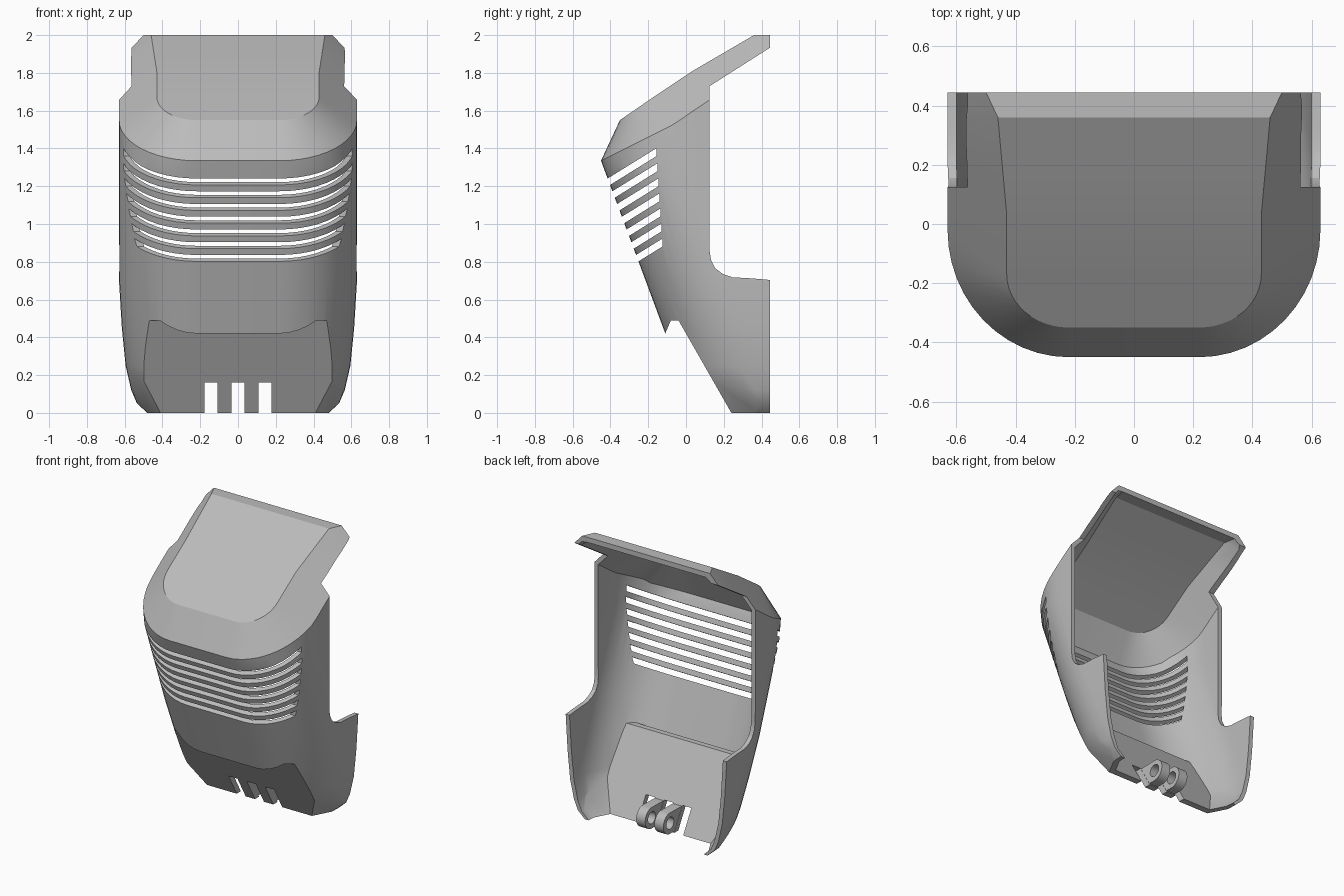
import bpy, bmesh
from math import sin, cos, pi, radians
from mathutils import Vector

cube = bpy.data.objects.get("Cube")
if cube:
    bpy.data.objects.remove(cube, do_unlink=True)

grey = bpy.data.materials.new("plain grey")
grey.use_nodes = True
grey.diffuse_color = (0.5, 0.5, 0.5, 1)
grey.node_tree.nodes["Principled BSDF"].inputs["Base Color"].default_value = (0.5, 0.5, 0.5, 1)

T = 0.03        # wall thickness
FLAT = 0.22     # half width of the flat front
SEGS = 12       # corner segments
WIDTHS = [(0, 0.48), (0.05, 0.535), (0.12, 0.565), (0.25, 0.595), (0.45, 0.615), (0.7, 0.63), (1.3, 0.63)]
RIDGE = [(-0.45, 1.335), (-0.06, 1.53), (0.125, 1.66), (0.6, 1.96)]
ROOF = [(-0.35, 1.55), (0.0, 1.79), (0.36, 2.0), (0.7, 2.0)]
ROOF_WIDTH = [(0.03, 0.43), (0.36, 0.46), (0.445, 0.5)]


def interp(table, v):
    if v <= table[0][0]:
        return table[0][1]
    for (a, p), (b, q) in zip(table, table[1:]):
        if v <= b:
            return p + (q - p) * (v - a) / (b - a)
    return table[-1][1]


def finish(bm, name):
    bmesh.ops.recalc_face_normals(bm, faces=bm.faces)
    mesh = bpy.data.meshes.new(name)
    bm.to_mesh(mesh)
    bm.free()
    obj = bpy.data.objects.new(name, mesh)
    bpy.context.collection.objects.link(obj)
    mesh.materials.append(grey)
    return obj


def prism(name, pts, x0, x1):
    """Extrude a (y, z) outline from x0 to x1."""
    bm = bmesh.new()
    face = bm.faces.new([bm.verts.new((x0, y, z)) for y, z in pts])
    ext = bmesh.ops.extrude_face_region(bm, geom=[face])["geom"]
    verts = [g for g in ext if isinstance(g, bmesh.types.BMVert)]
    bmesh.ops.translate(bm, verts=verts, vec=(x1 - x0, 0, 0))
    return finish(bm, name)


def cut(obj, cutter):
    mod = obj.modifiers.new("cut", "BOOLEAN")
    mod.operation = "DIFFERENCE"
    mod.solver = "EXACT"
    mod.object = cutter
    bpy.context.view_layer.objects.active = obj
    bpy.ops.object.modifier_apply(modifier=mod.name)
    bpy.data.objects.remove(cutter, do_unlink=True)


def section(width, front, start, straight, height):
    """U shaped ring, back to front on +x, then mirrored."""
    half = [(width, y) for y in straight]
    for i in range(SEGS + 1):
        a = pi / 2 * i / SEGS
        half.append((FLAT + (width - FLAT) * cos(a), start - (start - front) * sin(a)))
    half = [(x, y, height(y)) for x, y in half]
    return half + [(-x, y, z) for x, y, z in reversed(half)]


def body(name, t, back):
    """Closed body, shrunk inward by t."""
    levels = [z for z, w in WIDTHS]
    if t:
        levels = [-0.1] + levels
    rings = []
    for z in levels:
        front = -0.45 + 0.372 * (1.335 - z)
        start = min(front + 0.43, 0.42)
        ys = [back + (start - back) * f for f in (0, 0.2, 0.5, 0.85)]
        rings.append(section(interp(WIDTHS, z) - t, front + t, start, ys, lambda y, z=z: z))
    # slanted ridge where the wall meets the bevel
    ys = [back + (-0.02 - back) * f for f in (0, 0.2, 0.5, 0.85)]
    rings.append(section(0.63 - t, -0.45 + t, -0.02, ys, lambda y: interp(RIDGE, y - t) - t * 0.35 if y < -0.3
                         else interp(RIDGE, y) - t * 0.35))
    # edge of the raised roof panel, flaring toward the back
    top = section(0.43 - t * 0.25, -0.35 + t * 0.8, -0.17, (back, 0.36, 0.2, 0.03),
                  lambda y: interp(ROOF, y) - t * 1.2)
    n = len(top)
    for i in range(4):
        x, y, z = top[i]
        x = interp(ROOF_WIDTH, y) - t * 0.25
        top[i], top[n - 1 - i] = (x, y, z), (-x, y, z)
    rings.append(top)

    bm = bmesh.new()
    grid = [[bm.verts.new(p) for p in ring] for ring in rings]
    for lo, hi in zip(grid, grid[1:]):
        for i in range(n):
            j = (i + 1) % n
            bm.faces.new((lo[i], lo[j], hi[j], hi[i]))
    for ring in (grid[0], grid[-1]):
        for i in range(n // 2 - 1):
            bm.faces.new((ring[i], ring[i + 1], ring[n - 2 - i], ring[n - 1 - i]))
    # chamfered lower corners
    for s in (1, -1):
        normal = Vector((0.71 * s, -0.38, -0.59)).normalized()
        res = bmesh.ops.bisect_plane(bm, geom=bm.verts[:] + bm.edges[:] + bm.faces[:],
                                     plane_co=Vector((0.41 * s, 0.24, 0)) - normal * t,
                                     plane_no=normal, clear_outer=True)
        edges = [e for e in res["geom_cut"] if isinstance(e, bmesh.types.BMEdge) and e.is_boundary]
        bmesh.ops.holes_fill(bm, edges=edges, sides=0)
    obj = finish(bm, name)
    # recessed lower front panel
    dy, dz = t * 1.13, t * 0.7
    pts = [(-0.14, 0.35), (-0.08, 0.49), (-0.04, 0.49), (0.24, 0), (0.354, -0.2), (-0.6, -0.2), (-0.6, 0.35)]
    cut(obj, prism("recess_cutter", [(y + dy, z + dz) for y, z in pts], -1, 1))
    return obj


# Hollow shell, open at the back and bottom
shell = body("shell", 0, 0.445)
cut(shell, body("cavity", T, 0.6))

# Side wall cutaway below the overhanging flap
cut(shell, prism("side_cutter", [(0.125, 0.86), (0.132, 0.81), (0.155, 0.765), (0.195, 0.735), (0.245, 0.718),
                                 (0.35, 0.712), (0.6, 0.69), (0.6, 2.032), (0.125, 1.73)], -1, 1))

# Seven slanted vents wrapping round the front
for i in range(7):
    end = -0.155 + 0.005 * i
    low = [(y, 1.205 - 0.083 * i + 0.62 * (y + 0.405)) for y in (-0.7, end)]
    high = [(y, z + 0.042) for y, z in reversed(low)]
    cut(shell, prism("vent_cutter", low + high, -1, 1))

# Three slots in the lower edge
for x in (-0.143, 0, 0.143):
    cut(shell, prism("slot_cutter", [(-0.2, -0.1), (0.4, -0.1), (0.4, 0.16), (-0.2, 0.16)], x - 0.035, x + 0.035))


# Two hinge knuckles behind the lower panel
def circle(r, start, end, count):
    angles = [radians(start + (end - start) * i / count) for i in range(count + 1)]
    return [(0.33 + r * cos(a), 0.085 + r * sin(a)) for a in angles]


parts = [shell]
for side, x in (("right", -0.0715), ("left", 0.0715)):
    knuckle = prism(side + "_hinge_knuckle", [(0.18, 0.155), (0.255, 0.012)] + circle(0.075, -90, 80, 16),
                    x - 0.035, x + 0.035)
    cut(knuckle, prism("pin_cutter", circle(0.042, 0, 345, 23), x - 0.1, x + 0.1))
    parts.append(knuckle)

bpy.ops.object.select_all(action="DESELECT")
for obj in parts:
    obj.data.materials.clear()
    obj.data.materials.append(grey)
    obj.select_set(True)
bpy.context.view_layer.objects.active = shell
bpy.ops.object.shade_smooth_by_angle(angle=radians(25))
